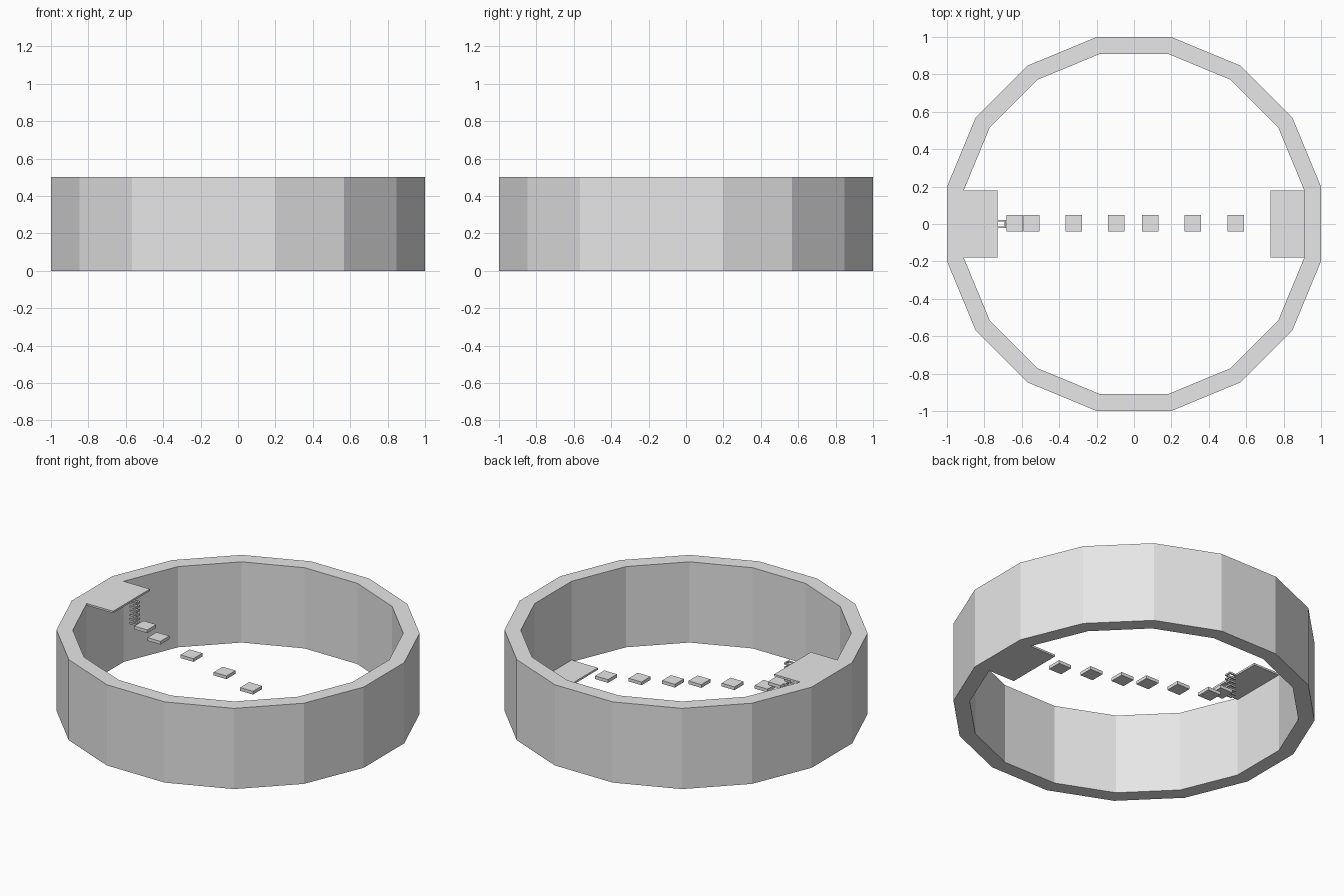
import bpy, bmesh, math

if "Cube" in bpy.data.objects:
    bpy.data.objects.remove(bpy.data.objects["Cube"])

grey = bpy.data.materials.new("light grey")
grey.diffuse_color = (0.8, 0.8, 0.8, 1)
grey.use_nodes = True
grey.node_tree.nodes["Principled BSDF"].inputs["Base Color"].default_value = grey.diffuse_color


def finish(name, bm):
    bmesh.ops.recalc_face_normals(bm, faces=bm.faces)
    mesh = bpy.data.meshes.new(name)
    bm.to_mesh(mesh)
    bm.free()
    mesh.materials.append(grey)
    ob = bpy.data.objects.new(name, mesh)
    bpy.context.collection.objects.link(ob)
    return ob


def prism(name, outline, z0, z1):
    """Extrude a flat outline from z0 up to z1."""
    bm = bmesh.new()
    face = bm.faces.new([bm.verts.new((x, y, z0)) for x, y in outline])
    top = bmesh.ops.extrude_face_region(bm, geom=[face])["geom"]
    verts = [v for v in top if isinstance(v, bmesh.types.BMVert)]
    bmesh.ops.translate(bm, verts=verts, vec=(0, 0, z1 - z0))
    return finish(name, bm)


def slab(name, x0, x1, y0, y1, z0, z1):
    return prism(name, [(x0, y0), (x1, y0), (x1, y1), (x0, y1)], z0, z1)


# Sixteen-sided ring wall
SIDES, OUTER, INNER, HEIGHT = 16, 1.0, 0.91, 0.5
bm = bmesh.new()
rows = []
for apothem, z in ((OUTER, 0), (OUTER, HEIGHT), (INNER, HEIGHT), (INNER, 0)):
    r = apothem / math.cos(math.pi / SIDES)
    angles = [(i + 0.5) * 2 * math.pi / SIDES for i in range(SIDES)]
    rows.append([bm.verts.new((r * math.cos(a), r * math.sin(a), z)) for a in angles])
for k in range(4):
    a, b = rows[k], rows[(k + 1) % 4]
    for i in range(SIDES):
        j = (i + 1) % SIDES
        bm.faces.new((a[i], a[j], b[j], b[i]))
finish("ring_wall", bm)

# Upper platform flush with the rim, lower platform flush with the base
slab("upper_platform", -0.91, -0.73, -0.18, 0.18, HEIGHT - 0.012, HEIGHT)
slab("lower_platform", 0.73, 0.91, -0.18, 0.18, 0, 0.012)

# Floating steps descending from the upper platform to the lower one
for i, x in enumerate((0.545, 0.315, 0.087, -0.095, -0.322, -0.548, -0.638)):
    top = 0.087 + 0.0467 * i
    slab("floating_step", x - 0.044, x + 0.044, -0.04, 0.048, top - 0.02, top)

# Staple-shaped ladder rungs hanging at the platform edge
staple = [(-0.73, -0.021), (-0.685, -0.021), (-0.685, 0.021), (-0.73, 0.021),
          (-0.73, 0.013), (-0.693, 0.013), (-0.693, -0.013), (-0.73, -0.013)]
for i in range(6):
    z = 0.36 + 0.0256 * i
    prism("ladder_rung", staple, z, z + 0.01)
